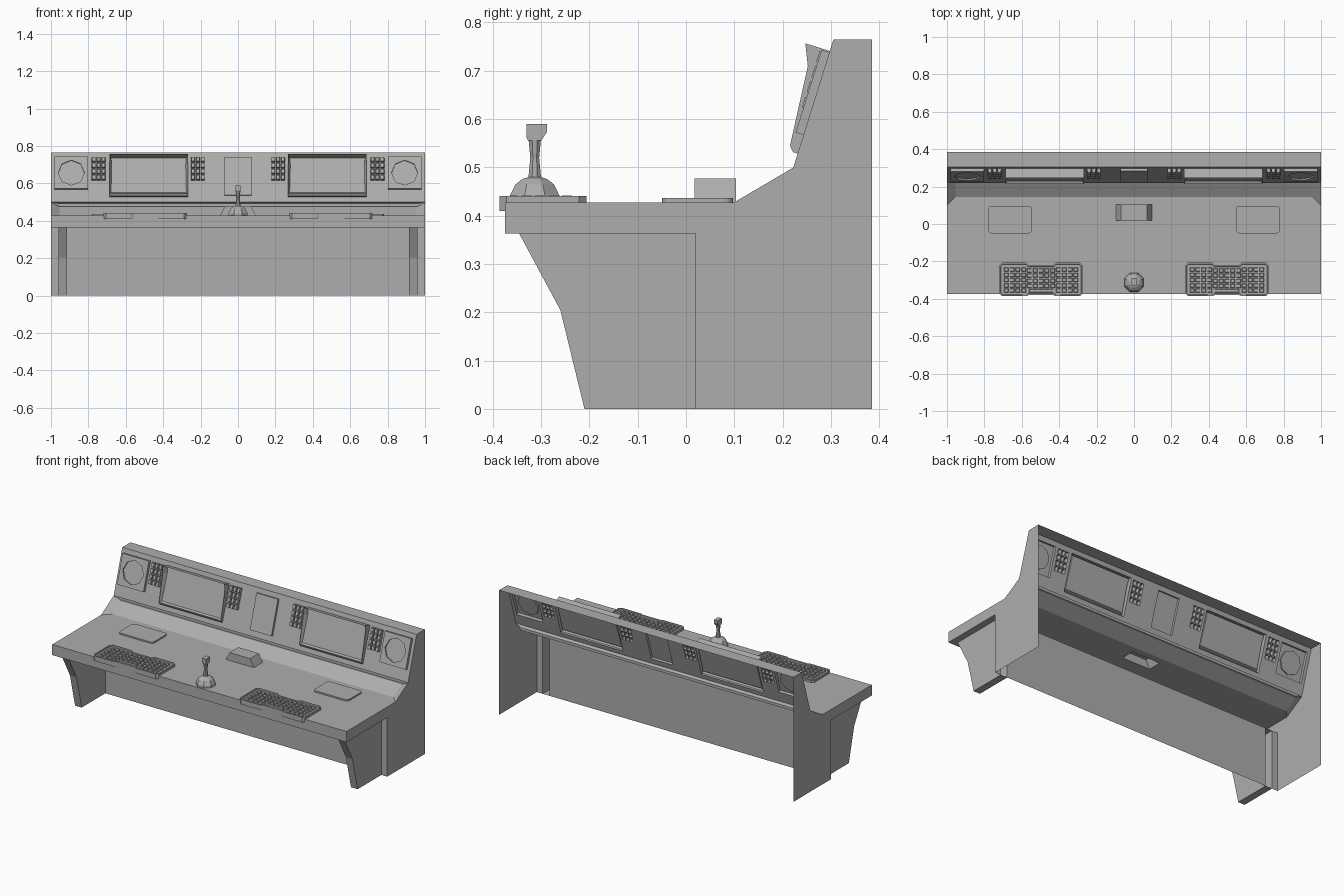
import bpy, bmesh, math
from mathutils import Matrix, Vector

cube = bpy.data.objects.get("Cube")
if cube:
    bpy.data.objects.remove(cube, do_unlink=True)

grey = bpy.data.materials.new("console_grey")
grey.use_nodes = True
grey.diffuse_color = (0.42, 0.42, 0.42, 1)
grey.node_tree.nodes["Principled BSDF"].inputs["Base Color"].default_value = grey.diffuse_color

# Instrument panel frame: x across, y up the slope, z out of the panel
UP = Vector((0, 0.083, 0.265)).normalized()
OUT = Vector((1, 0, 0)).cross(UP)
PANEL = Matrix.Translation((0, 0.222, 0.5)) @ Matrix(((1, 0, 0), UP, OUT)).transposed().to_4x4()
DESK = Matrix.Translation((0, 0, 0.428))
# Frame for outlines drawn in x and y and extruded upward
FLAT = Matrix(((0, 1, 0), (0, 0, 1), (1, 0, 0))).to_4x4()
WORLD = Matrix.Identity(4)
SIDES = (("left", 1), ("right", -1))
openings = {"panel": [], "desk": []}


def finish(name, bm, frame=WORLD):
    bmesh.ops.remove_doubles(bm, verts=bm.verts, dist=0.0001)
    bmesh.ops.recalc_face_normals(bm, faces=bm.faces)
    bm.transform(frame)
    mesh = bpy.data.meshes.new(name)
    bm.to_mesh(mesh)
    bm.free()
    mesh.materials.append(grey)
    bpy.context.collection.objects.link(bpy.data.objects.new(name, mesh))


def loft(bm, rows, closed=False):
    """Skin faces between successive rows of points."""
    rows = [[bm.verts.new(p) for p in row] for row in rows]
    n = len(rows[0])
    skin = []
    for a, b in zip(rows, rows[1:]):
        for i in range(n if closed else n - 1):
            j = (i + 1) % n
            skin.append(bm.faces.new((a[i], a[j], b[j], b[i])))
    return rows, skin


def prism(bm, outline, a, b):
    """Extrude a closed outline along the first axis."""
    rows, skin = loft(bm, [[(x, *p) for p in outline] for x in (a, b)], True)
    caps = [bm.faces.new(row) for row in rows]
    bmesh.ops.recalc_face_normals(bm, faces=bm.faces)
    return skin, caps


def box(bm, x0, x1, y0, y1, z0, z1, shrink=0.0):
    """Box without a base, whose top may be smaller."""
    def ring(z, s):
        return [(x0 + s, y0 + s, z), (x1 - s, y0 + s, z), (x1 - s, y1 - s, z), (x0 + s, y1 - s, z)]
    rows, _ = loft(bm, [ring(z0, 0), ring(z1, shrink)], True)
    bm.faces.new(rows[-1])


def lathe(bm, profile, sides, centre):
    rows = []
    for r, z in profile:
        angles = [math.tau * (i + 0.5) / sides for i in range(sides)]
        rows.append([(centre[0] + r * math.cos(t), centre[1] + r * math.sin(t), z) for t in angles])
    rows, _ = loft(bm, rows, True)
    bm.faces.new(rows[-1])


def cut_openings(bm, frame, rects):
    """Cut rectangles out of the faces lying in the frame's base plane."""
    inverse = frame.inverted()

    def flat_faces():
        return [f for f in bm.faces if all(abs((inverse @ v.co).z) < 0.001 for v in f.verts)]

    cuts = {(axis, round(r[2 * axis + k], 4)) for r in rects for axis in (0, 1) for k in (0, 1)}
    for axis, pos in sorted(cuts):
        faces = flat_faces()
        geom = {e for f in faces for e in f.edges} | {v for f in faces for v in f.verts}
        point = frame @ Vector((pos, 0, 0) if axis == 0 else (0, pos, 0))
        bmesh.ops.bisect_plane(bm, geom=faces + list(geom), plane_co=point, plane_no=frame.col[axis].xyz)
    holes = []
    for f in flat_faces():
        c = inverse @ f.calc_center_median()
        if any(x0 < c.x < x1 and y0 < c.y < y1 for x0, x1, y0, y1 in rects):
            holes.append(f)
    bmesh.ops.delete(bm, geom=holes, context="FACES")


# Kick panel under the desk
bm = bmesh.new()
loft(bm, [[(x, 0.02, 0), (x, 0.02, 0.363)] for x in (-0.915, 0.915)])
finish("kick_panel", bm)

front = [(0.02, 0.363), (-0.375, 0.363), (-0.375, 0.428)]
rear = [(0.305, 0.765), (0.385, 0.765)]
end_slope = [(0.1, 0.428), (0.219, 0.498), (0.22, 0.4985), (0.221, 0.499), (0.222, 0.5)]
mid_slope = [(0.145, 0.428), (0.226, 0.476), (0.24, 0.475), (0.24, 0.492), (0.222, 0.5)]

for side, s in SIDES:
    # End panel with its front return
    bm = bmesh.new()
    outline = front + end_slope + rear + [(0.385, 0), (0.02, 0)]
    bm.faces.new([bm.verts.new((s, *p)) for p in outline])
    loft(bm, [[(x * s, 0.02, 0), (x * s, 0.02, 0.363)] for x in (0.96, 1)])
    finish(side + "_end_panel", bm)

    # Angled front leg, hollow behind
    bm = bmesh.new()
    leg = [(0.02, 0.363), (-0.345, 0.363), (-0.26, 0.205), (-0.21, 0), (0.02, 0)]
    rows, _ = loft(bm, [[(x * s, *p) for p in leg] for x in (0.915, 0.96)])
    for row in rows:
        bm.faces.new(row)
    finish(side + "_leg", bm)

    # Hooded monitor with a recessed screen, hollow behind
    bm = bmesh.new()
    hood = [(0.03, 0), (0.03, 0.01), (0.041, 0.02), (0.209, 0.034), (0.2525, 0.053), (0.2525, 0)]
    span = sorted((0.267 * s, 0.688 * s))
    skin, _ = prism(bm, hood, *span)
    screen = skin[2:4]
    bmesh.ops.inset_region(bm, faces=screen, thickness=0.013)
    for v in {v for f in screen for v in f.verts}:
        v.co.z = 0.008
    bmesh.ops.delete(bm, geom=[skin[5]], context="FACES_ONLY")
    openings["panel"].append((*span, 0.03, 0.2525))
    finish(side + "_monitor", bm, PANEL)

    # Speaker: square plate with a sunken octagon
    bm = bmesh.new()
    cx, cy, half = 0.891 * s, 0.16, 0.0895
    eight = [(math.cos(i * math.tau / 8), math.sin(i * math.tau / 8)) for i in range(8)]
    square = [(cx + half * round(c), cy + half * round(d)) for c, d in eight]
    octagon = [(cx + 0.07 * c, cy + 0.07 * d) for c, d in eight]
    layers = ((square, 0), (square, 0.017), (octagon, 0.017), (octagon, 0.009))
    rows, _ = loft(bm, [[(*p, z) for p in ring] for ring, z in layers], True)
    bm.faces.new(rows[-1])
    openings["panel"].append((cx - half, cx + half, cy - half, cy + half))
    finish(side + "_speaker", bm, PANEL)

    # Button blocks beside each monitor
    for label, start in (("outer", 0.709), ("inner", 0.178)):
        bm = bmesh.new()
        for col in range(3):
            for row in range(4):
                x, y = sorted((start * s, (start + 0.021) * s)), 0.122 + 0.033 * row
                rect = (x[0] + 0.026 * col * s, x[1] + 0.026 * col * s, y, y + 0.027)
                box(bm, *rect, 0, 0.02, 0.002)
                openings["panel"].append(rect)
        finish(f"{side}_{label}_buttons", bm, PANEL)

    # Rounded desk pad
    bm = bmesh.new()
    box(bm, *sorted((0.545 * s, 0.78 * s)), -0.05, 0.097, 0.428, 0.437)
    upright = [e for e in bm.edges if abs(e.verts[0].co.z - e.verts[1].co.z) > 0.005]
    bmesh.ops.bevel(bm, geom=upright, offset=0.018, segments=3, profile=0.5, affect="EDGES")
    finish(side + "_desk_pad", bm)

    # Keyboard body with a waisted outline and a sunken key bed
    bm = bmesh.new()
    mid = 0.497 * s
    outline = []
    for sx, sy, waist in ((1, 1, 0.075), (-1, 1, 0.075), (-1, -1, 0.083), (1, -1, 0.083)):
        corner = [(0.223, 0.075), (0.208, 0.09), (0.078, 0.09), (0.063, waist)]
        part = [(mid + sx * x, -0.296 + sy * y) for x, y in corner]
        outline += part if sx * sy > 0 else part[::-1]
    _, caps = prism(bm, outline, 0.41, 0.441)
    bmesh.ops.inset_region(bm, faces=caps[1:], thickness=0.008)
    bmesh.ops.inset_region(bm, faces=caps[1:], thickness=0.002, depth=-0.007)
    finish(side + "_keyboard", bm, FLAT)

    # Keys, with a wide bar in the front row
    bm = bmesh.new()
    for row in range(5):
        for col in range(13):
            middle = 4 <= col <= 8
            if middle and row == 0:
                continue
            x = mid + (col - 6) * 0.031
            y = -0.356 + row * 0.028 - (0.004 if middle else 0)
            box(bm, x - 0.012, x + 0.012, y - 0.0105, y + 0.0105, 0.434, 0.442, 0.002)
    box(bm, mid - 0.065, mid + 0.065, -0.366, -0.347, 0.434, 0.442, 0.002)
    finish(side + "_keys", bm)

# Centre plate on the instrument panel
bm = bmesh.new()
plate = (-0.073, 0.073, 0.036, 0.249)
box(bm, *plate, 0, 0.014)
openings["panel"].append(plate)
finish("centre_plate", bm, PANEL)

# Centre box with sloping ends, hollow below
bm = bmesh.new()
arch = ((0.095, 0.428), (0.07, 0.477), (-0.07, 0.477), (-0.095, 0.428))
rows, _ = loft(bm, [[(x, y, z) for x, z in arch] for y in (0.018, 0.103)])
for row in rows:
    bm.faces.new(row)
openings["desk"].append((-0.095, 0.095, 0.018, 0.103))
finish("centre_box", bm)

# Shell: desk top, light trough and instrument panel, open at the back
bm = bmesh.new()
stations = [(-1, end_slope), (-0.955, mid_slope), (0.955, mid_slope), (1, end_slope)]
loft(bm, [[(x, *p) for p in front + slope + rear] for x, slope in stations])
cut_openings(bm, PANEL, openings["panel"])
cut_openings(bm, DESK, openings["desk"])
finish("desk_and_panel_shell", bm)

# Joystick: base, boot and stick
bm = bmesh.new()
stick = [(0.056, 0.428), (0.056, 0.441), (0.053, 0.446), (0.043, 0.465), (0.028, 0.476),
         (0.014, 0.48), (0.01, 0.52), (0.014, 0.56)]
lathe(bm, stick, 8, (0, -0.313))
finish("joystick", bm)

# Joystick head, flared toward the top
bm = bmesh.new()
prism(bm, [(-0.327, 0.556), (-0.299, 0.556), (-0.288, 0.573), (-0.288, 0.59), (-0.33, 0.59), (-0.33, 0.562)],
      -0.013, 0.013)
finish("joystick_head", bm)
